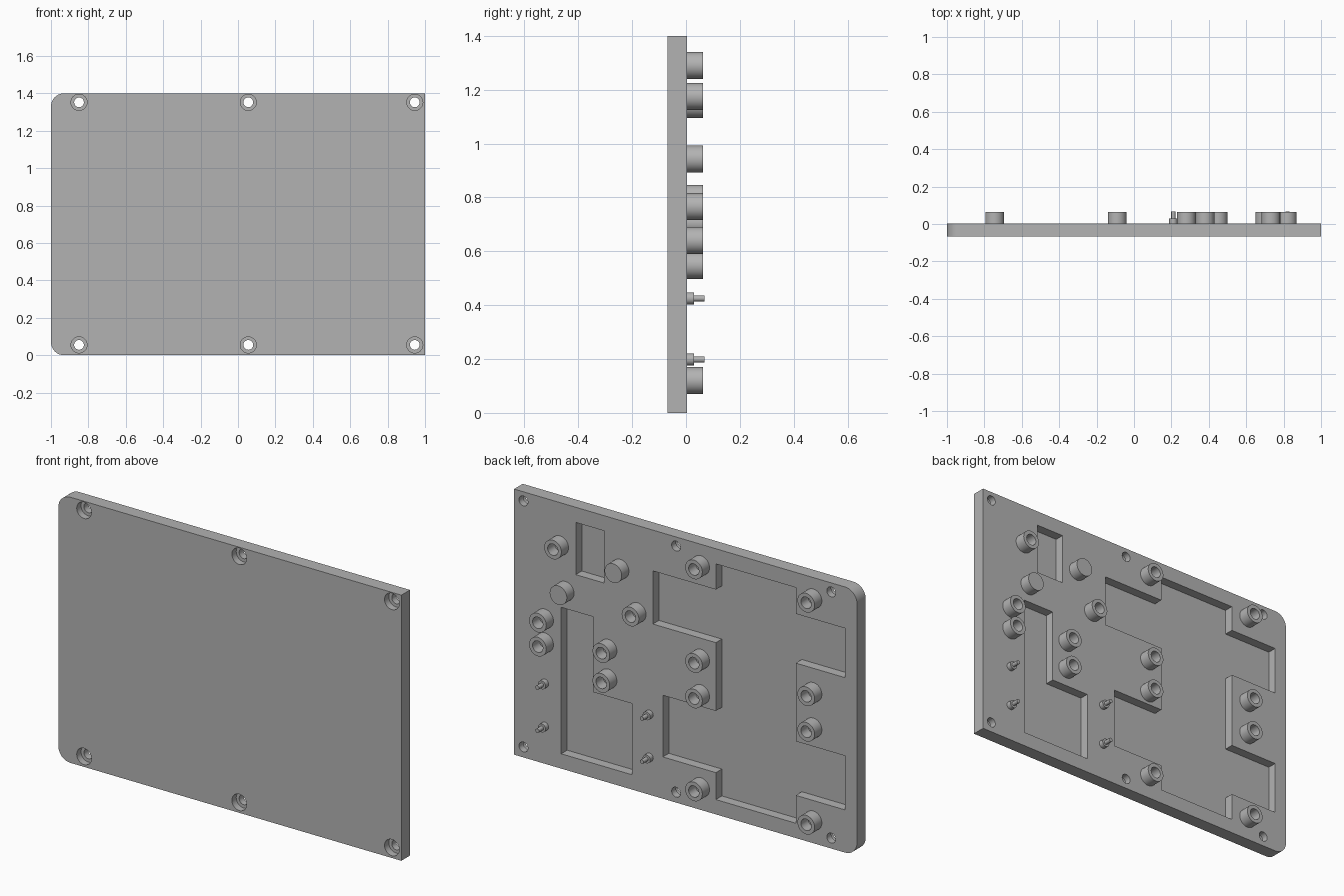
import bpy, bmesh, math
from mathutils import Matrix

if "Cube" in bpy.data.objects:
    bpy.data.objects.remove(bpy.data.objects["Cube"])

BACK, FRONT = 0.004, -0.068      # plate faces along y
BOSS_TOP, PIN_TOP = 0.064, 0.068
POCKET_DEPTH = 0.05

grey = bpy.data.materials.new("mid_grey")
grey.diffuse_color = (0.45, 0.45, 0.45, 1)
grey.use_nodes = True
grey.node_tree.nodes["Principled BSDF"].inputs["Base Color"].default_value = grey.diffuse_color


def finish(name, bm):
    bmesh.ops.recalc_face_normals(bm, faces=bm.faces)
    mesh = bpy.data.meshes.new(name)
    bm.to_mesh(mesh)
    bm.free()
    mesh.materials.append(grey)
    ob = bpy.data.objects.new(name, mesh)
    bpy.context.collection.objects.link(ob)
    return ob


def smooth(ob):
    bpy.ops.object.select_all(action='DESELECT')
    ob.select_set(True)
    bpy.context.view_layer.objects.active = ob
    bpy.ops.object.shade_smooth_by_angle(angle=math.radians(30))


def prism(name, outline, y0, y1):
    """Extrude an (x, z) outline from y0 to y1."""
    bm = bmesh.new()
    face = bm.faces.new([bm.verts.new((x, y0, z)) for x, z in outline])
    ext = bmesh.ops.extrude_face_region(bm, geom=[face])
    verts = [g for g in ext["geom"] if isinstance(g, bmesh.types.BMVert)]
    bmesh.ops.translate(bm, verts=verts, vec=(0, y1 - y0, 0))
    return finish(name, bm)


def turned(name, profile, x, z, steps=40):
    """Spin an (r, y) profile around an axis along y through (x, z)."""
    bm = bmesh.new()
    vs = [bm.verts.new((r, y, 0)) for r, y in profile]
    edges = [bm.edges.new(p) for p in zip(vs, vs[1:])]
    bmesh.ops.spin(bm, geom=vs + edges, axis=(0, 1, 0), cent=(0, 0, 0),
                   angle=math.tau, steps=steps)
    bmesh.ops.remove_doubles(bm, verts=bm.verts, dist=1e-5)
    bmesh.ops.transform(bm, matrix=Matrix.Translation((x, 0, z)), verts=bm.verts)
    return finish(name, bm)


def cut(target, cutter):
    mod = target.modifiers.new("cut", 'BOOLEAN')
    mod.operation, mod.solver, mod.object = 'DIFFERENCE', 'EXACT', cutter
    bpy.context.view_layer.objects.active = target
    bpy.ops.object.modifier_apply(modifier=mod.name)
    bpy.data.objects.remove(cutter)


# Plate with two rounded corners on the -x side
R = 0.07
outline = [(1, 0), (1, 1.4)]
for cz, start in ((1.4 - R, 90), (R, 180)):
    for i in range(11):
        a = math.radians(start + 9 * i)
        outline.append((-1 + R + R * math.cos(a), cz + R * math.sin(a)))
plate = prism("plate", outline, FRONT, BACK)

# Recessed pockets in the back face
small = [(0.64, 1.32), (0.475, 1.32), (0.475, 1.045), (0.64, 1.045)]
stepped = [(0.725, 0.85), (0.54, 0.85), (0.54, 0.453), (0.312, 0.453),
           (0.312, 0.078), (0.725, 0.078)]
large = [(-0.177, 1.32), (-0.643, 1.32), (-0.643, 1.182), (-0.929, 1.182),
         (-0.929, 0.922), (-0.643, 0.922), (-0.643, 0.51), (-0.929, 0.51),
         (-0.929, 0.225), (-0.643, 0.225), (-0.643, 0.078), (-0.177, 0.078),
         (-0.177, 0.22), (0.132, 0.22), (0.132, 0.545), (-0.177, 0.545),
         (-0.177, 0.905), (0.19, 0.905), (0.19, 1.185), (-0.177, 1.185)]
for shape in (small, stepped, large):
    cut(plate, prism("pocket_cutter", shape, BACK - POCKET_DEPTH, BACK + 0.05))

# Counterbored screw holes
for x in (-0.85, 0.055, 0.945):
    for z in (0.055, 1.352):
        cut(plate, turned("hole_cutter", [
            (0, FRONT - 0.03), (0.043, FRONT - 0.03), (0.043, FRONT + 0.036),
            (0.026, FRONT + 0.036), (0.026, BACK + 0.03), (0, BACK + 0.03)], x, z))
smooth(plate)

# Hollow bosses
base = BACK - 0.004
hollow = [(0, BACK + 0.001), (0.03, BACK + 0.001), (0.03, BOSS_TOP),
          (0.05, BOSS_TOP), (0.05, base)]
spots = [(x, z) for x in (-0.745, -0.09) for z in (0.12, 0.61, 0.797, 1.29)]
spots += [(0.28, 0.943), (0.45, 0.705), (0.45, 0.548),
          (0.82, 0.766), (0.82, 0.64), (0.732, 1.175)]
for x, z in spots:
    smooth(turned("hollow_boss", hollow, x, z))

# Solid posts
for x, z in ((0.38, 1.145), (0.70, 0.943)):
    smooth(turned("solid_post", [(0, BOSS_TOP), (0.05, BOSS_TOP), (0.05, base)], x, z))

# Stepped locating pins
pin = [(0, PIN_TOP), (0.011, PIN_TOP), (0.011, 0.03), (0.022, 0.03), (0.022, base)]
for x in (0.21, 0.82):
    for z in (0.198, 0.425):
        smooth(turned("locating_pin", pin, x, z, 24))
